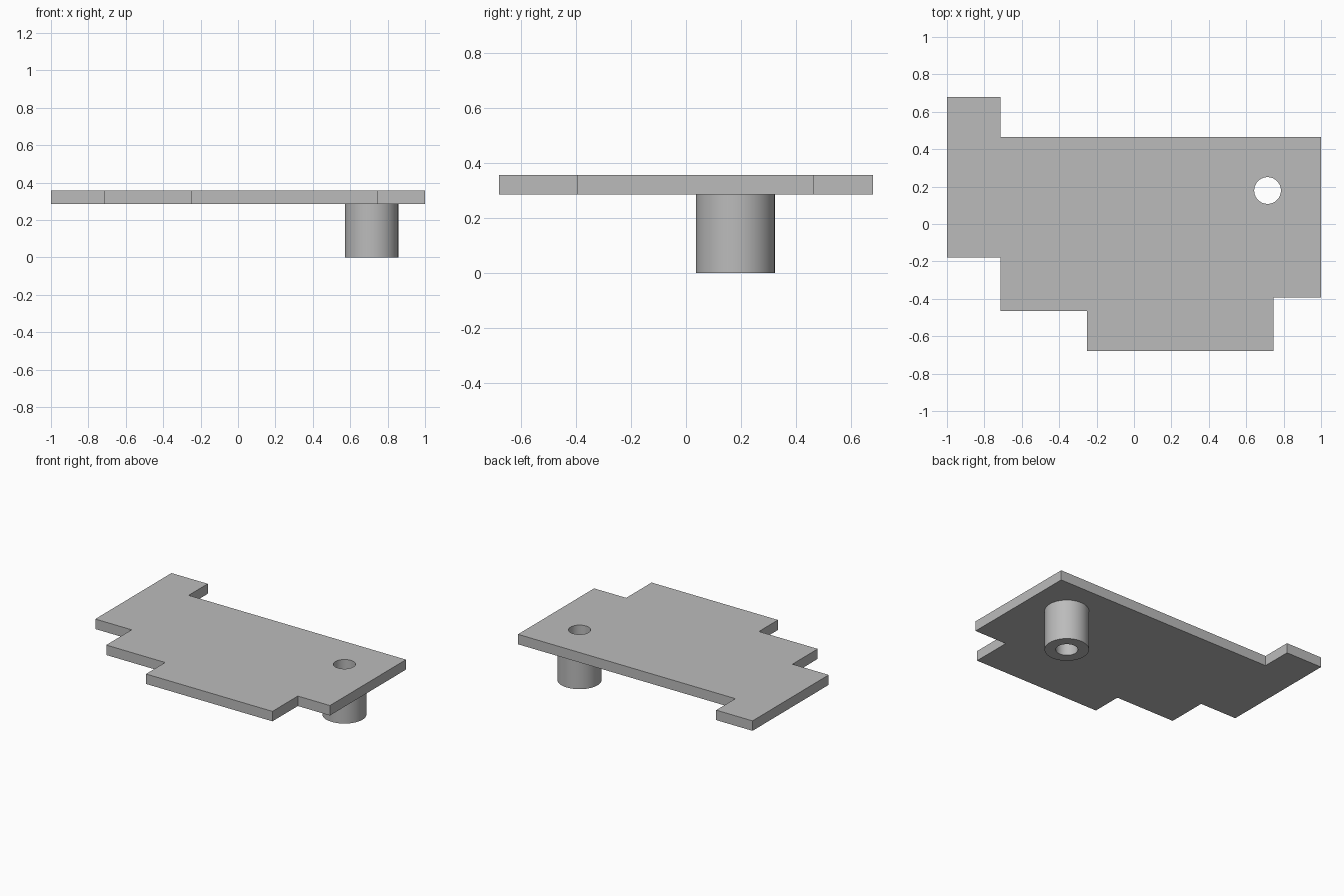
import bpy, bmesh, math

cube = bpy.data.objects.get("Cube")
if cube:
    bpy.data.objects.remove(cube, do_unlink=True)

# Single grey material
grey = bpy.data.materials.new("plain_grey")
grey.use_nodes = True
colour = (0.5, 0.5, 0.5, 1)
grey.diffuse_color = colour
for node in grey.node_tree.nodes:
    if node.type == 'BSDF_PRINCIPLED':
        node.inputs["Base Color"].default_value = colour


def circle(cx, cy, radius, sides=64):
    return [(cx + radius * math.cos(math.tau * i / sides),
             cy + radius * math.sin(math.tau * i / sides)) for i in range(sides)]


def prism(name, loops, bottom, top):
    """Extrude an outer loop, with any inner loops as through holes."""
    bm = bmesh.new()
    rims = {bottom: [], top: []}
    for loop in loops:
        rings = {z: [bm.verts.new((x, y, z)) for x, y in loop] for z in (bottom, top)}
        low, high = rings[bottom], rings[top]
        for i in range(len(loop)):
            j = (i + 1) % len(loop)
            bm.faces.new((low[i], low[j], high[j], high[i]))
            for z, ring in rings.items():
                rims[z].append(bm.edges.get((ring[i], ring[j])))
    for rim in rims.values():
        bmesh.ops.triangle_fill(bm, edges=rim, use_beauty=True, normal=(0, 0, 1))
    bmesh.ops.recalc_face_normals(bm, faces=bm.faces[:])
    mesh = bpy.data.meshes.new(name)
    bm.to_mesh(mesh)
    bm.free()
    mesh.materials.append(grey)
    obj = bpy.data.objects.new(name, mesh)
    bpy.context.collection.objects.link(obj)
    bpy.ops.object.select_all(action='DESELECT')
    obj.select_set(True)
    bpy.context.view_layer.objects.active = obj
    bpy.ops.object.shade_smooth_by_angle(angle=math.radians(30))
    return obj


POST_X, POST_Y = 0.714, 0.179
UNDERSIDE, TOP = 0.286, 0.357
bore = circle(POST_X, POST_Y, 0.0714)

# Stepped plate outline
outline = [(-1, 0.679), (-1, -0.179), (-0.714, -0.179), (-0.714, -0.464),
           (-0.25, -0.464), (-0.25, -0.679), (0.747, -0.679), (0.747, -0.393),
           (1, -0.393), (1, 0.464), (-0.714, 0.464), (-0.714, 0.679)]
prism("stepped_plate", [outline, bore], UNDERSIDE, TOP)

# Hollow post below the plate
prism("hollow_post", [circle(POST_X, POST_Y, 0.143), bore], 0, UNDERSIDE)
